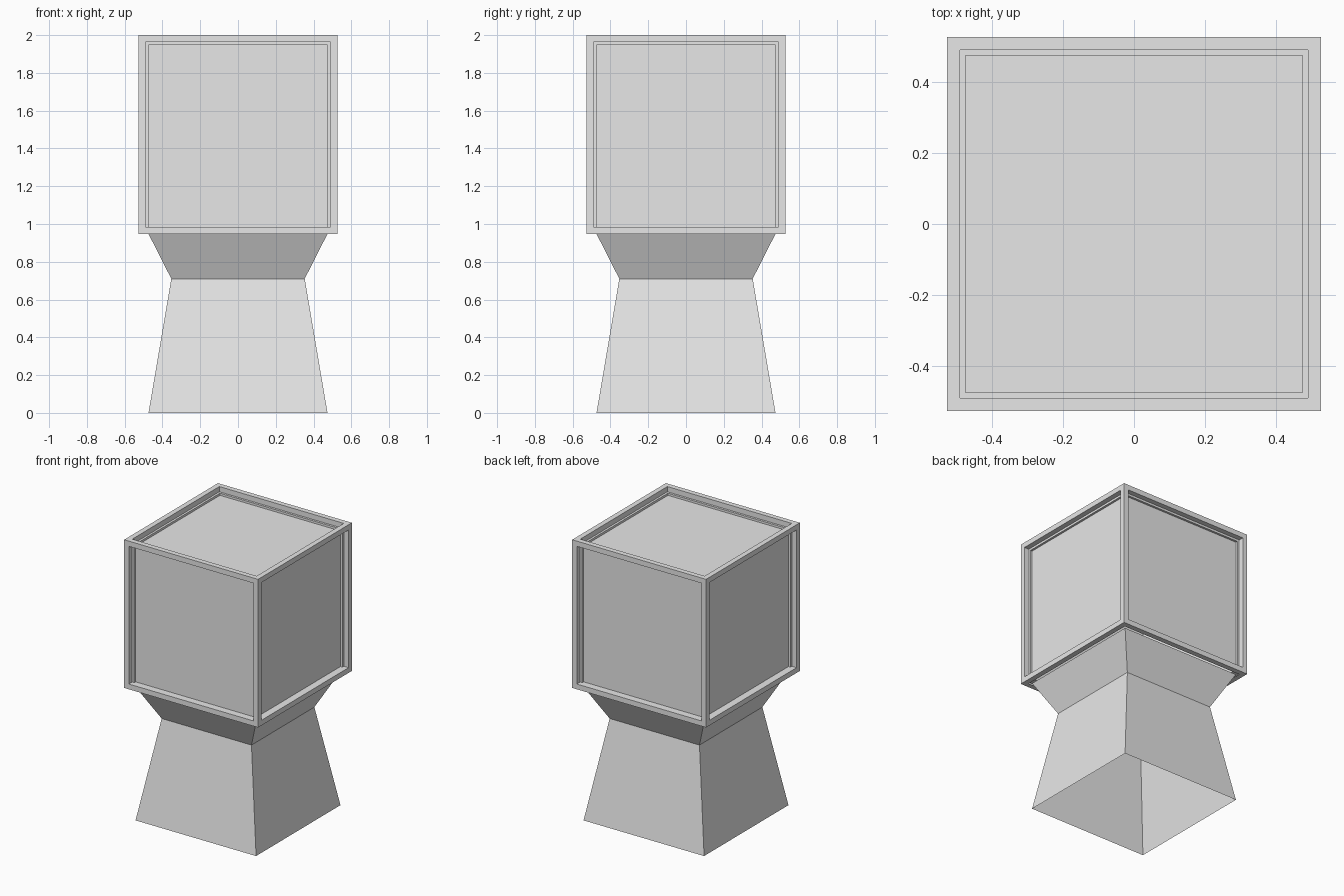
import bpy
import bmesh

if "Cube" in bpy.data.objects:
    bpy.data.objects.remove(bpy.data.objects["Cube"])

SIZE = 2 / 1.9            # edge of the box
RIM = SIZE / 20           # rim width and panel depth
OPENING = SIZE / 2 - RIM  # half width inside the rim
BOX_BOTTOM = 2 - SIZE
WAIST_HALF, WAIST_Z = 0.353, 0.71

grey = bpy.data.materials.new("light grey")
grey.use_nodes = True
colour = (0.8, 0.8, 0.8, 1)
grey.diffuse_color = colour
grey.node_tree.nodes["Principled BSDF"].inputs["Base Color"].default_value = colour


def add_object(name, bm):
    mesh = bpy.data.meshes.new(name)
    bm.to_mesh(mesh)
    bm.free()
    mesh.materials.append(grey)
    obj = bpy.data.objects.new(name, mesh)
    bpy.context.collection.objects.link(obj)
    return obj


# Box: a rim on every side, sunken panels, open where the pedestal joins
bm = bmesh.new()
bmesh.ops.create_cube(bm, size=SIZE)
bmesh.ops.translate(bm, verts=bm.verts, vec=(0, 0, 2 - SIZE / 2))
panels = list(bm.faces)
bmesh.ops.inset_individual(bm, faces=panels, thickness=RIM)
bm.normal_update()
underside = [f for f in panels if f.normal.z < -0.5]
sunken = [f for f in panels if f not in underside]
bmesh.ops.inset_individual(bm, faces=sunken, thickness=0, depth=-RIM)
bmesh.ops.delete(bm, geom=underside, context="FACES_ONLY")
add_object("panelled_box", bm)

# Pedestal: square sections joined into an open, waisted shell
bm = bmesh.new()
corners = [(-1, -1), (1, -1), (1, 1), (-1, 1)]
sections = [(OPENING, 0), (WAIST_HALF, WAIST_Z), (OPENING, BOX_BOTTOM)]
rings = [[bm.verts.new((x * half, y * half, z)) for x, y in corners]
         for half, z in sections]
for low, high in zip(rings, rings[1:]):
    for i in range(4):
        j = (i + 1) % 4
        bm.faces.new((low[i], low[j], high[j], high[i]))
add_object("waisted_pedestal", bm)
